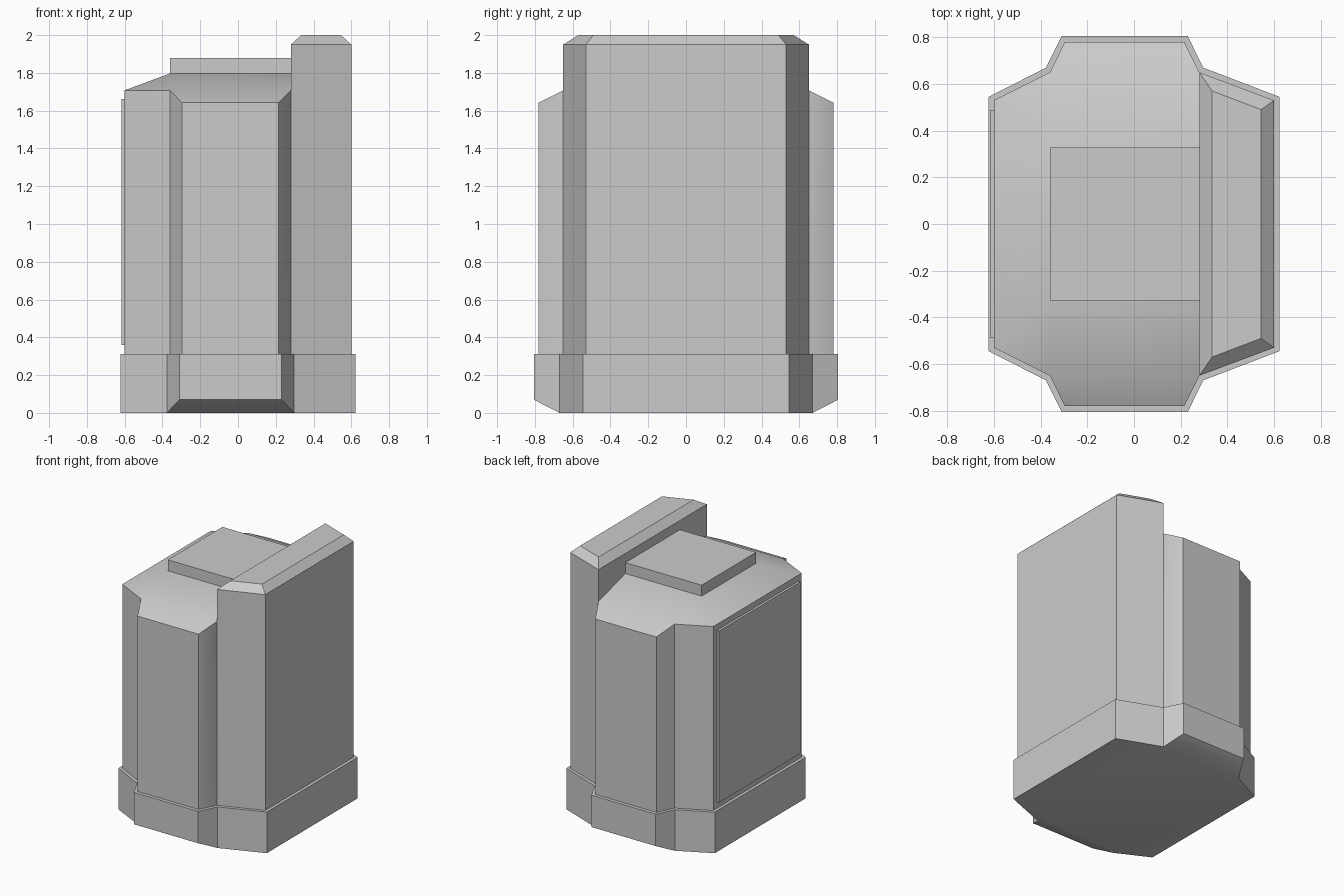
import bpy, bmesh
from math import radians

if "Cube" in bpy.data.objects:
    bpy.data.objects.remove(bpy.data.objects["Cube"])


def make(name, verts, faces):
    """Closed mesh with consistent normals, smoothed only across shallow edges."""
    bm = bmesh.new()
    vs = [bm.verts.new(v) for v in verts]
    for f in faces:
        bm.faces.new([vs[i] for i in f])
    bmesh.ops.recalc_face_normals(bm, faces=bm.faces)
    me = bpy.data.meshes.new(name)
    bm.to_mesh(me)
    bm.free()
    ob = bpy.data.objects.new(name, me)
    bpy.context.collection.objects.link(ob)
    bpy.ops.object.select_all(action='DESELECT')
    ob.select_set(True)
    bpy.context.view_layer.objects.active = ob
    bpy.ops.object.shade_smooth_by_angle(angle=radians(30))
    return ob


def mirrored(half):
    """Close a +y half outline with its -y reflection."""
    return half + [(p[0], -p[1], *p[2:]) for p in reversed(half)]


def walls(n):
    return [(i, (i + 1) % n, n + (i + 1) % n, n + i) for i in range(n)]


def box(name, x0, x1, y, z0, z1):
    ring = [(x0, -y), (x1, -y), (x1, y), (x0, y)]
    return make(name, [(*p, z) for z in (z0, z1) for p in ring],
                walls(4) + [(0, 1, 2, 3), (4, 5, 6, 7)])


# plinth: stepped outline, undersides of the front and back bays sloped up
low = mirrored([(0.623, 0.545, 0), (0.297, 0.67, 0), (0.23, 0.806, 0.07),
                (-0.31, 0.806, 0.07), (-0.377, 0.67, 0), (-0.623, 0.545, 0)])
n = len(low)
make("base_plinth", low + [(x, y, 0.312) for x, y, z in low],
     walls(n) + [tuple(range(n, 2 * n)), (0, 1, 4, 5, 6, 7, 10, 11),
                 (1, 2, 3, 4), (7, 8, 9, 10)])

# main body: bayed walls with a hipped roof around a flat deck
top = mirrored([(0.28, 0.65, 1.708), (0.215, 0.78, 1.643), (-0.297, 0.78, 1.643),
                (-0.36, 0.65, 1.708), (-0.6, 0.53, 1.708)])
n = len(top)
deck = mirrored([(0.28, 0.327, 1.797), (-0.36, 0.327, 1.797)])
a, b, c, d = range(2 * n, 2 * n + 4)
side_walls = [f for f in walls(n) if f[0] != n - 1]
T = [n + i for i in range(n)]
roof = [(a, b, c, d),
        (T[0], T[1], T[2], T[3]), (a, T[0], T[3], b), (b, T[3], T[4]),
        (b, T[4], T[5], c),
        (c, T[5], T[6]), (c, T[6], T[9], d), (T[6], T[7], T[8], T[9])]
make("main_body", [(x, y, 0.29) for x, y, z in top] + top + deck,
     side_walls + roof + [tuple(range(n)), (0, n - 1, T[9], d, a, T[0])])

# tall upright slab on the right with chamfered top
plan = mirrored([(0.28, 0.65), (0.6, 0.53)])
crown = mirrored([(0.335, 0.57), (0.545, 0.49)])
rings = [(*p, 0.29) for p in plan] + [(*p, 1.95) for p in plan] + [(*p, 2.0) for p in crown]
make("upright_slab", rings,
     walls(4) + [tuple(i + 4 for i in f) for f in walls(4)] + [(0, 1, 2, 3), (8, 9, 10, 11)])

# raised roof block and thin side panel
box("roof_block", -0.36, 0.28, 0.327, 1.78, 1.88)
box("side_panel", -0.618, -0.59, 0.488, 0.36, 1.662)
